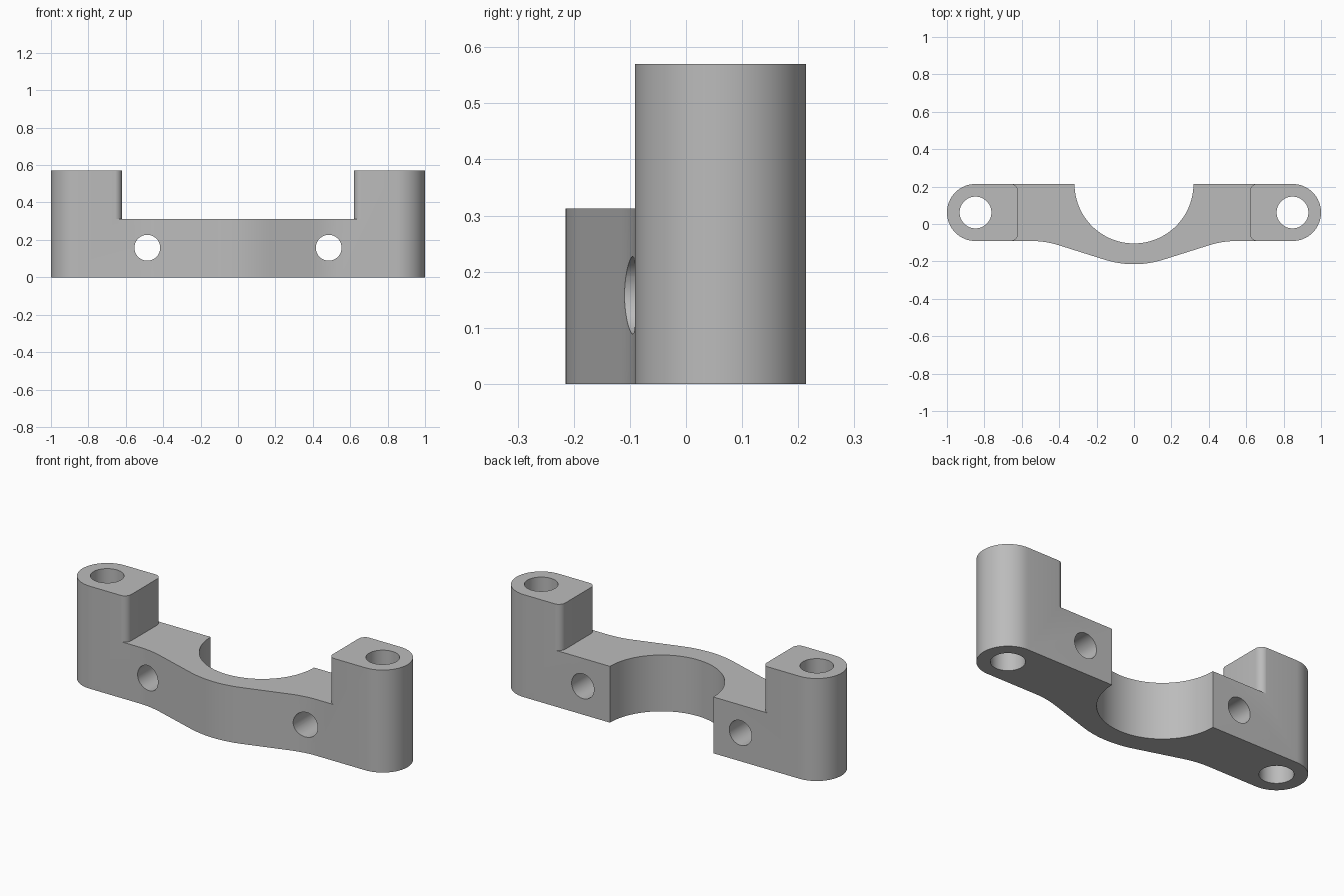
import bpy, bmesh
from math import pi, sin, cos, radians

default = bpy.data.objects.get("Cube")
if default:
    bpy.data.objects.remove(default, do_unlink=True)

FRONT, BACK = -0.091, 0.214
END_R = (BACK - FRONT) / 2
END_X, END_Y = 1 - END_R, (BACK + FRONT) / 2
HEIGHT, DECK = 0.57, 0.313
INNER, ROUND = 0.62, 0.04

grey = bpy.data.materials.new("plain grey")
grey.use_nodes = True
colour = (0.5, 0.5, 0.5, 1)
grey.diffuse_color = colour
grey.node_tree.nodes["Principled BSDF"].inputs["Base Color"].default_value = colour


def arc(cx, cy, r, start, end, steps):
    angles = [radians(start + (end - start) * i / steps) for i in range(steps + 1)]
    return [(cx + r * cos(a), cy + r * sin(a)) for a in angles]


def mirrored(points):
    return points + [(-x, y) for x, y in reversed(points) if abs(x) > 1e-6]


def prism(name, outline, z0, z1):
    bm = bmesh.new()
    face = bm.faces.new([bm.verts.new((x, y, z0)) for x, y in outline])
    top = bmesh.ops.extrude_face_region(bm, geom=[face])["geom"]
    verts = [v for v in top if isinstance(v, bmesh.types.BMVert)]
    bmesh.ops.translate(bm, vec=(0, 0, z1 - z0), verts=verts)
    bmesh.ops.recalc_face_normals(bm, faces=bm.faces)
    mesh = bpy.data.meshes.new(name)
    bm.to_mesh(mesh)
    bm.free()
    mesh.materials.append(grey)
    obj = bpy.data.objects.new(name, mesh)
    bpy.context.collection.objects.link(obj)
    return obj


def belly(x):
    """Front face: convex middle, straight slope, concave blend to the ends."""
    slope, a, b, c = 0.315, 0.16, 0.40, 0.55
    y = -0.215 + slope * min(x, a) ** 2 / (2 * a)
    y += slope * max(0, min(x, b) - a)
    t = max(0, x - b)
    return min(FRONT, y + slope * (t - t * t / (2 * (c - b))))


# Bracket outline: front curve, rounded end, back edge, half-round saddle
half = [(0.55 * i / 22, belly(0.55 * i / 22)) for i in range(23)]
half += arc(END_X, END_Y, END_R, -90, 90, 32)
half += arc(0, BACK, 0.318, 0, -90, 32)
# Walk the right half, then the left half in reverse, sharing the two centre points
outline = half + [(-x, y) for x, y in reversed(half[1:-1])]
bracket = prism("clamp_bracket", outline, 0, HEIGHT)

# Step between the two posts, with rounded post corners
side = [(INNER + ROUND, -0.4)]
side += arc(INNER + ROUND, FRONT - 0.0005 + ROUND, ROUND, 270, 180, 8)
side += arc(INNER + ROUND, BACK + 0.0005 - ROUND, ROUND, 180, 90, 8)
side += [(INNER + ROUND, 0.4)]
cutters = [prism("step_cutter", mirrored(side), DECK, 0.8)]

# Vertical bolt holes and cross holes
for s in (-1, 1):
    cutters.append(prism("bolt_hole_cutter", arc(s * END_X, END_Y, 0.085, 0, 352.5, 47), -0.2, 0.8))
    cross = prism("cross_hole_cutter", arc(0, 0, 0.069, 0, 352.5, 47), -0.5, 0.5)
    cross.rotation_euler = (pi / 2, 0, 0)
    cross.location = (s * 0.485, 0, 0.158)
    cutters.append(cross)

bpy.ops.object.select_all(action="DESELECT")
bpy.context.view_layer.objects.active = bracket
bracket.select_set(True)
for cutter in cutters:
    cutter.hide_render = True
    mod = bracket.modifiers.new("cut", "BOOLEAN")
    mod.operation = "DIFFERENCE"
    mod.solver = "EXACT"
    mod.object = cutter
    bpy.ops.object.modifier_apply(modifier=mod.name)
    bpy.data.objects.remove(cutter, do_unlink=True)

bpy.ops.object.shade_smooth_by_angle(angle=radians(30))
